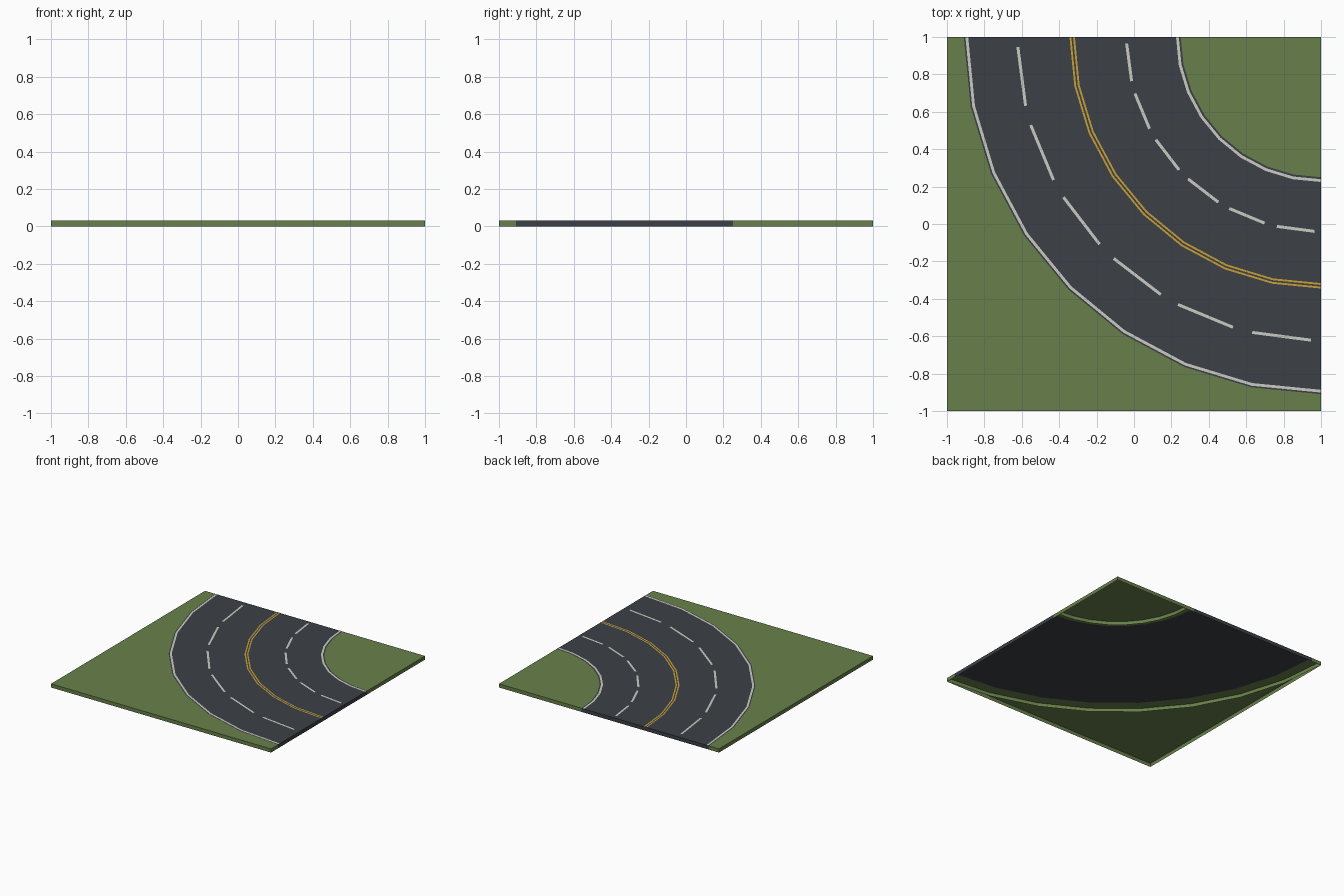
import bpy, bmesh
from math import sin, cos, radians

cube = bpy.data.objects.get("Cube")
if cube:
    bpy.data.objects.remove(cube, do_unlink=True)

TOP = 0.03          # surface height
PAINT = 0.0312      # height of the painted lines
STEPS = 8           # segments in the quarter bend
ROAD_IN, ROAD_OUT = 0.75, 1.91


def material(name, rgb):
    m = bpy.data.materials.new(name)
    m.use_nodes = True
    m.diffuse_color = (*rgb, 1)
    bsdf = m.node_tree.nodes["Principled BSDF"]
    bsdf.inputs["Base Color"].default_value = (*rgb, 1)
    bsdf.inputs["Roughness"].default_value = 0.9
    return m


grass = material("grass green", (0.138, 0.216, 0.069))
asphalt = material("asphalt grey", (0.045, 0.051, 0.061))
white = material("line white", (0.6, 0.6, 0.56))
yellow = material("line yellow", (0.58, 0.35, 0.04))


def polar(r, a, z):
    # the bend turns about the corner of the tile
    return (1 - r * cos(a), 1 - r * sin(a), z)


def to_square(a):
    # distance from the corner to the far edges of the tile
    return 2 / max(cos(a), sin(a))


def add_band(bm, inner, outer, start=0, end=90, steps=STEPS, z=TOP):
    """Flat band between two radii, each a number or a function of angle."""
    def at(r, a):
        return r(a) if callable(r) else r
    rows = []
    for i in range(steps + 1):
        a = radians(start + (end - start) * i / steps)
        rows.append([bm.verts.new(polar(at(r, a), a, z)) for r in (inner, outer)])
    for (a, b), (c, d) in zip(rows, rows[1:]):
        bm.faces.new((a, b, d, c))


def on_tile_edge(edge):
    return any(all(abs(v.co[k] - s) < 1e-4 for v in edge.verts)
               for k in (0, 1) for s in (-1, 1))


def drop(bm, edges):
    """Hang a vertical skirt from the given edges down to the ground."""
    new = bmesh.ops.extrude_edge_only(bm, edges=edges)["geom"]
    for v in new:
        if isinstance(v, bmesh.types.BMVert):
            v.co.z = 0


def finish(bm, name, mat):
    bmesh.ops.remove_doubles(bm, verts=bm.verts, dist=1e-5)
    bmesh.ops.recalc_face_normals(bm, faces=bm.faces)
    bm.normal_update()
    flat = [f for f in bm.faces if abs(f.normal.z) > 0.5]
    if flat and flat[0].normal.z < 0:
        bmesh.ops.reverse_faces(bm, faces=bm.faces)
    mesh = bpy.data.meshes.new(name)
    bm.to_mesh(mesh)
    bm.free()
    mesh.materials.append(mat)
    obj = bpy.data.objects.new(name, mesh)
    bpy.context.collection.objects.link(obj)
    return obj


def slab(name, inner, outer, mat):
    """Surface sheet with side walls along the rim of the tile, open below."""
    bm = bmesh.new()
    add_band(bm, inner, outer)
    bmesh.ops.remove_doubles(bm, verts=bm.verts, dist=1e-5)
    drop(bm, [e for e in bm.edges if e.is_boundary and on_tile_edge(e)])
    finish(bm, name, mat)


def line(name, radius, width, mat):
    bm = bmesh.new()
    add_band(bm, radius - width / 2, radius + width / 2, z=PAINT)
    finish(bm, name, mat)


def dashes(name, radius, width=0.016, count=6):
    for i in range(count):
        pitch = 90 / count
        start = pitch * (i + 0.125)
        bm = bmesh.new()
        add_band(bm, radius - width / 2, radius + width / 2,
                 start, start + pitch * 0.75, 1, PAINT)
        finish(bm, f"{name}_{i + 1}", white)


def rib(name, radius):
    """Curved wall below the surface beside the road."""
    bm = bmesh.new()
    rows = [[bm.verts.new(polar(radius, radians(90 * i / STEPS), z))
             for z in (0, TOP - 0.001)] for i in range(STEPS + 1)]
    for (a, b), (c, d) in zip(rows, rows[1:]):
        bm.faces.new((a, c, d, b))
    finish(bm, name, grass)


# Grass and road surfaces
slab("inner_grass", 0, ROAD_IN, grass)
slab("road", ROAD_IN, ROAD_OUT, asphalt)
slab("outer_grass", ROAD_OUT, to_square, grass)

# Walls hidden under the verges
rib("inner_verge_wall", 0.68)
rib("outer_verge_wall", 1.995)

# Painted markings
line("inner_edge_line", ROAD_IN + 0.018, 0.015, white)
line("outer_edge_line", ROAD_OUT - 0.016, 0.015, white)
line("inner_centre_line", 1.321, 0.01, yellow)
line("outer_centre_line", 1.34, 0.01, yellow)
dashes("inner_lane_dash", 1.04)
dashes("outer_lane_dash", 1.622)
